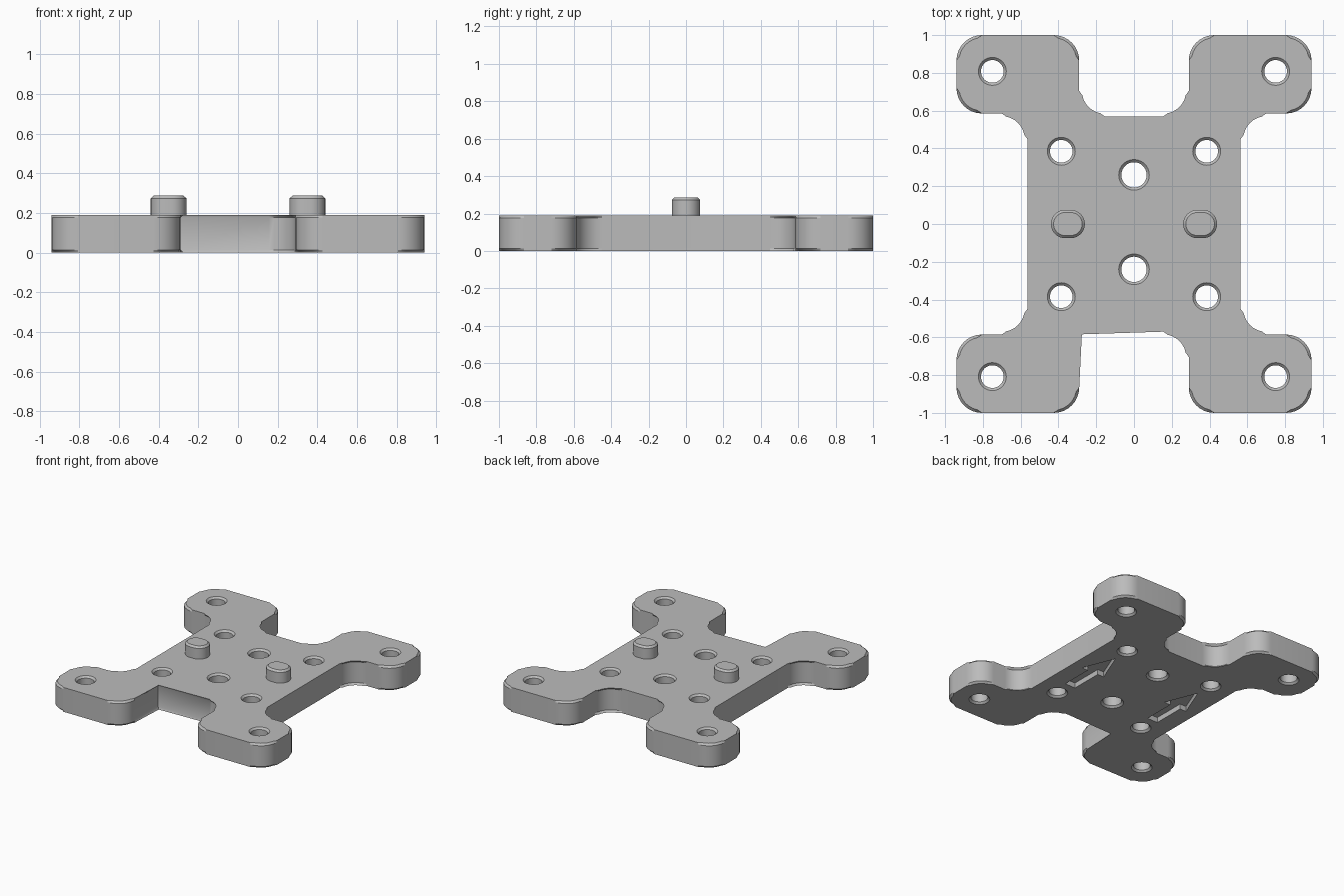
import bpy, bmesh, math
from mathutils import Vector

cube = bpy.data.objects.get("Cube")
if cube:
    bpy.data.objects.remove(cube, do_unlink=True)

THICK = 0.19
CHAMFER = 0.014
RADIUS = 0.135

grey = bpy.data.materials.new("matte_grey")
grey.use_nodes = True
colour = (0.5, 0.5, 0.5, 1)
grey.diffuse_color = colour
grey.node_tree.nodes["Principled BSDF"].inputs["Base Color"].default_value = colour


def rounded(corners, steps=8):
    """Round each (x, y, radius) corner of a right-angled outline."""
    out = []
    for i, (x, y, r) in enumerate(corners):
        p = Vector((x, y))
        if r == 0:
            out.append(p)
            continue
        a = (Vector(corners[i - 1][:2]) - p).normalized()
        b = (Vector(corners[(i + 1) % len(corners)][:2]) - p).normalized()
        centre = p + (a + b) * r
        for k in range(steps + 1):
            t = k / steps * math.pi / 2
            out.append(centre - b * r * math.cos(t) - a * r * math.sin(t))
    return out


def prism(bm, outline, z0, z1):
    """Extrude a flat outline between two heights."""
    low = [bm.verts.new((p[0], p[1], z0)) for p in outline]
    high = [bm.verts.new((p[0], p[1], z1)) for p in outline]
    n = len(low)
    bm.faces.new(low[::-1])
    bm.faces.new(high)
    for i in range(n):
        j = (i + 1) % n
        bm.faces.new((low[i], low[j], high[j], high[i]))


def chamfer(bm, heights):
    """Bevel the rim edges lying at the given heights."""
    rims = [e for e in bm.edges
            if any(all(abs(v.co.z - h) < 1e-5 for v in e.verts) for h in heights)]
    bmesh.ops.bevel(bm, geom=rims, offset=CHAMFER, offset_type='OFFSET',
                    segments=1, affect='EDGES', clamp_overlap=False)


def make_object(name, bm):
    bmesh.ops.recalc_face_normals(bm, faces=bm.faces)
    mesh = bpy.data.meshes.new(name)
    bm.to_mesh(mesh)
    bm.free()
    mesh.materials.append(grey)
    obj = bpy.data.objects.new(name, mesh)
    bpy.context.collection.objects.link(obj)
    return obj


def activate(obj):
    bpy.ops.object.select_all(action='DESELECT')
    obj.select_set(True)
    bpy.context.view_layer.objects.active = obj


def hole_cutter(bm, x, y, r):
    """Through hole, countersunk at both ends."""
    c = CHAMFER
    profile = [(r + 2 * c, -c), (r, c), (r, THICK - c), (r + 2 * c, THICK + c)]
    rings = []
    for radius, z in profile:
        rings.append([bm.verts.new((x + radius * math.cos(k * math.tau / 40),
                                    y + radius * math.sin(k * math.tau / 40), z))
                      for k in range(40)])
    bm.faces.new(rings[0][::-1])
    bm.faces.new(rings[-1])
    for a, b in zip(rings, rings[1:]):
        for k in range(40):
            j = (k + 1) % 40
            bm.faces.new((a[k], a[j], b[j], b[k]))


# Plate outline: one quarter, mirrored to all four
quarter = [(0.565, 0.585), (0.94, 0.585), (0.94, 1), (0.29, 1), (0.29, 0.57)]
half = quarter + [(-x, y) for x, y in reversed(quarter)]
corners = [(x, y, RADIUS) for x, y in half]
corners += [(-x, -y, RADIUS) for x, y in half]
# One front notch corner is left square
corners = [(x, y, 0 if (x, y) == (-0.29, -0.57) else r) for x, y, r in corners]

bm = bmesh.new()
prism(bm, rounded(corners), 0, THICK)
chamfer(bm, (0, THICK))
plate = make_object("mounting_plate", bm)

# Holes and the arrow recesses underneath
bm = bmesh.new()
for sx in (-1, 1):
    for sy in (-1, 1):
        hole_cutter(bm, sx * 0.75, sy * 0.808, 0.06)
        hole_cutter(bm, sx * 0.385, sy * 0.385, 0.06)
    arrow = [(-0.045, -0.25), (0.045, -0.25), (0.045, 0), (0.1, 0),
             (0, 0.25), (-0.1, 0), (-0.045, 0)]
    prism(bm, [(sx * 0.38 + x, y) for x, y in arrow], -0.05, 0.04)
for y in (-0.24, 0.26):
    hole_cutter(bm, 0, y, 0.067)
cutter = make_object("hole_cutter", bm)
cutter.hide_render = True

cut = plate.modifiers.new("cut", 'BOOLEAN')
cut.operation = 'DIFFERENCE'
cut.solver = 'EXACT'
cut.object = cutter
activate(plate)
bpy.ops.object.modifier_apply(modifier=cut.name)
bpy.data.objects.remove(cutter, do_unlink=True)

# Locating pegs
parts = [plate]
for side, cx in (("left", 0.35), ("right", -0.35)):
    bm = bmesh.new()
    r = 0.075
    box = [(cx + sx * 0.09, sy * r, r) for sx, sy in ((1, -1), (1, 1), (-1, 1), (-1, -1))]
    prism(bm, rounded(box), THICK - 0.02, 0.287)
    bmesh.ops.remove_doubles(bm, verts=bm.verts, dist=1e-5)
    chamfer(bm, (0.287,))
    parts.append(make_object(side + "_peg", bm))

for part in parts:
    activate(part)
    bpy.ops.object.shade_smooth_by_angle(angle=math.radians(30))
